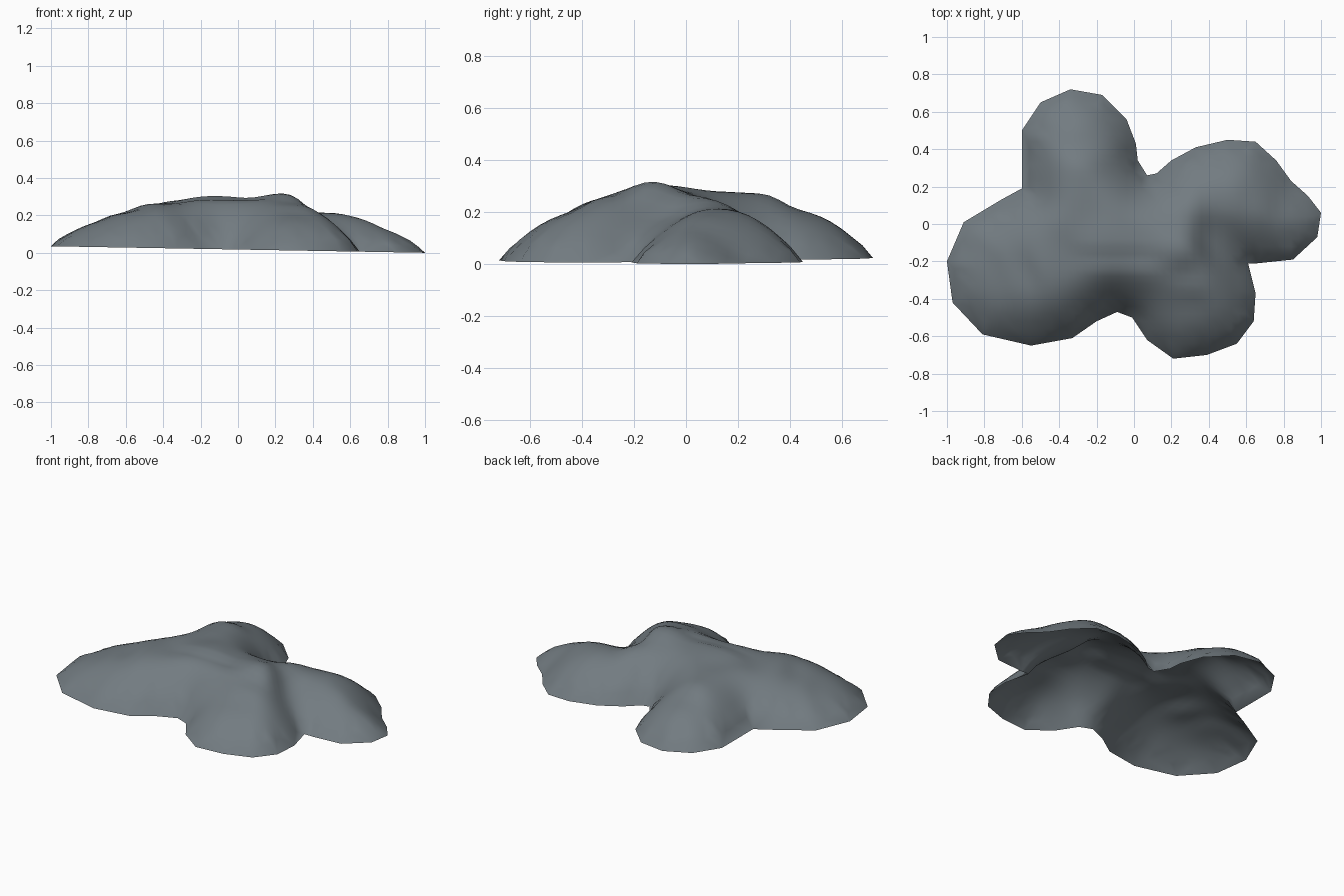
import bpy, bmesh, math
from mathutils import Vector
from mathutils.geometry import delaunay_2d_cdt, intersect_point_line

if "Cube" in bpy.data.objects:
    bpy.data.objects.remove(bpy.data.objects["Cube"])

# Outline of the four-lobed mound, seen from the top
OUTLINE = [Vector(p) for p in (
    (-1, -.2), (-.91, .01), (-.71, .13), (-.60, .19), (-.60, .50), (-.50, .65),
    (-.34, .72), (-.17, .69), (-.04, .56), (.01, .43), (.02, .34), (.07, .26),
    (.12, .27), (.20, .34), (.33, .41), (.50, .45), (.65, .44), (.76, .34),
    (.84, .23), (.93, .15), (1, .06), (.98, -.07), (.85, -.19), (.66, -.21),
    (.61, -.21), (.65, -.37), (.64, -.52), (.55, -.64), (.39, -.70), (.21, -.72),
    (.07, -.62), (-.01, -.50), (-.09, -.47), (-.20, -.52), (-.33, -.61),
    (-.55, -.65), (-.81, -.59), (-.97, -.42))]
# Crest heights along the lobes and the central plateau
CRESTS = [(-.78, -.27, .17), (-.62, -.25, .21), (-.47, -.22, .265), (-.12, -.1, .305),
          (.25, -.13, .325), (.3, -.3, .26), (.32, -.47, .2), (-.3, .1, .28),
          (-.3, .28, .275), (-.3, .46, .21), (0, .05, .285), (.25, .05, .27),
          (.44, -.07, .175), (.5, .12, .215), (.65, .13, .195), (.82, .06, .15)]
STEP = 0.04


def edge_distance(p):
    best = 9
    for a, b in zip(OUTLINE, OUTLINE[1:] + OUTLINE[:1]):
        q, t = intersect_point_line(p, a, b)
        q = a if t < 0 else b if t > 1 else q.to_2d()
        best = min(best, (p - q.to_2d()).length)
    return best


def height(p):
    rim = .0175 * (1 - p.x)
    total = weight = 0
    for x, y, z in CRESTS:
        w = 1 / ((p.x - x) ** 2 + (p.y - y) ** 2 + .004) ** 2
        total += w * z
        weight += w
    t = min(edge_distance(p) / .3, 1)
    return rim + (total / weight - rim) * (1 - (1 - t) ** 2)


def crease(p):
    # Shallow fold across the plateau
    return -.018 * math.exp(-((p.y + .18) / .035) ** 2 - ((p.x + .08) / .22) ** 4)


# Triangulate the outline with a regular grid of inner points
count = len(OUTLINE)
points = list(OUTLINE)
for i in range(-25, 26):
    for j in range(-19, 20):
        p = Vector((i * STEP, j * STEP))
        if edge_distance(p) > .025:
            points.append(p)
edges = [(i, (i + 1) % count) for i in range(count)]
flat, _, faces, *_ = delaunay_2d_cdt(points, edges, [], 1, 1e-5)

mesh = bpy.data.meshes.new("mound")
mesh.from_pydata([(p.x, p.y, height(p)) for p in flat], [], faces)
bm = bmesh.new()
bm.from_mesh(mesh)
bmesh.ops.delete(bm, geom=[v for v in bm.verts if not v.link_faces], context='VERTS')
inner = [v for v in bm.verts if not v.is_boundary]
for _ in range(2):
    bmesh.ops.smooth_vert(bm, verts=inner, factor=.5, use_axis_z=True)
for v in inner:
    v.co.z += crease(v.co)
bmesh.ops.recalc_face_normals(bm, faces=bm.faces)
if sum(f.normal.z for f in bm.faces) < 0:
    bmesh.ops.reverse_faces(bm, faces=bm.faces)
for f in bm.faces:
    f.smooth = True
bm.to_mesh(mesh)
bm.free()

# Single slate grey surface, open underneath
grey = bpy.data.materials.new("slate grey")
grey.diffuse_color = (.17, .2, .22, 1)
grey.use_nodes = True
grey.node_tree.nodes["Principled BSDF"].inputs["Base Color"].default_value = grey.diffuse_color
mesh.materials.append(grey)
mound = bpy.data.objects.new("mound", mesh)
bpy.context.collection.objects.link(mound)
